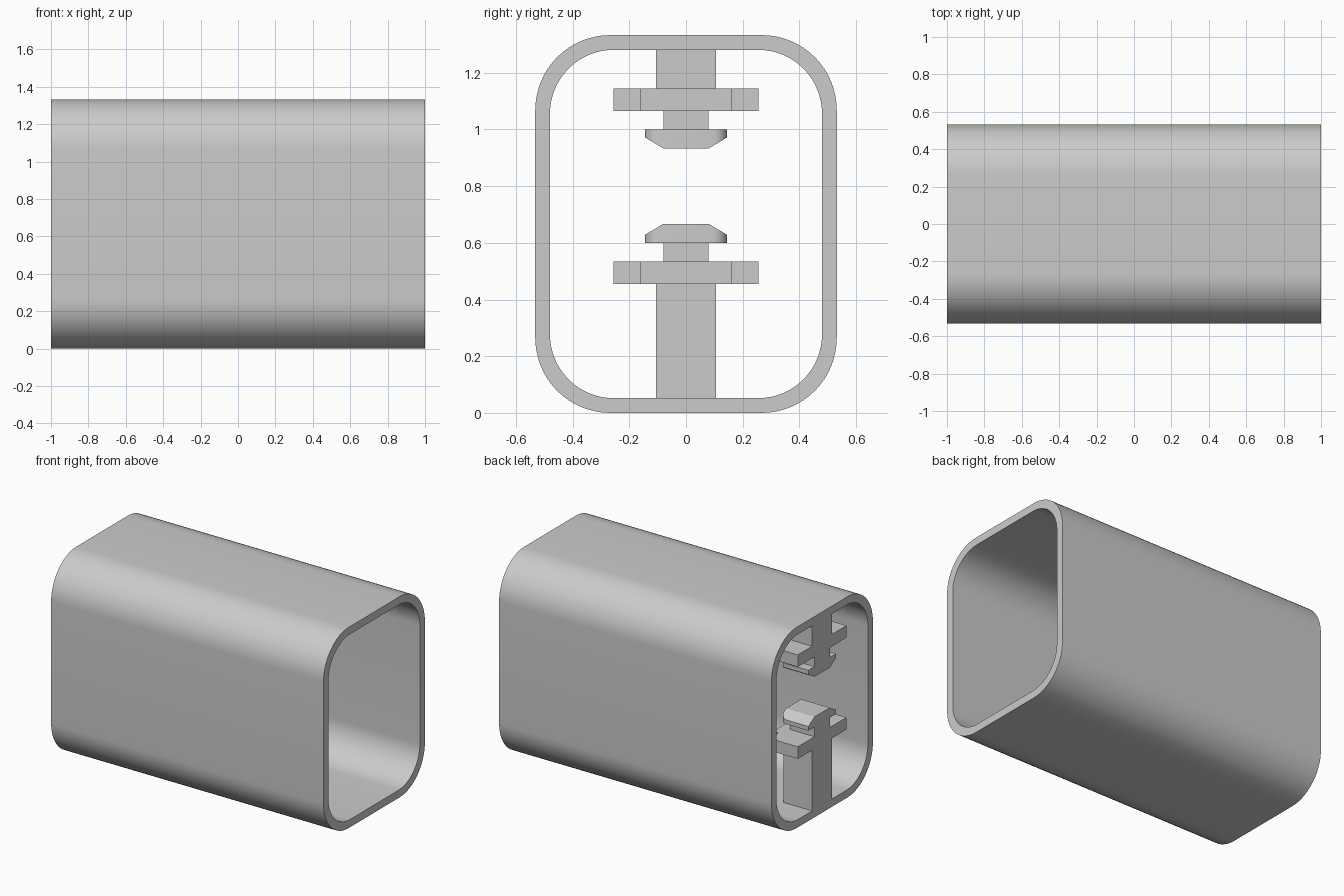
import bpy, bmesh, math

old = bpy.data.objects.get("Cube")
if old:
    bpy.data.objects.remove(old, do_unlink=True)

grey = bpy.data.materials.new("light grey")
grey.use_nodes = True
colour = (0.6, 0.6, 0.6, 1)
grey.diffuse_color = colour
grey.node_tree.nodes["Principled BSDF"].inputs["Base Color"].default_value = colour

LENGTH, WIDTH, HEIGHT, WALL = 2.0, 1.064, 1.333, 0.052
MIRROR_Z = 0.8   # the two fixtures face each other across this height
END = -LENGTH / 2


def finish(bm, name, smooth=False):
    bmesh.ops.recalc_face_normals(bm, faces=bm.faces)
    mesh = bpy.data.meshes.new(name)
    bm.to_mesh(mesh)
    bm.free()
    mesh.materials.append(grey)
    obj = bpy.data.objects.new(name, mesh)
    bpy.context.collection.objects.link(obj)
    if smooth:
        bpy.ops.object.select_all(action='DESELECT')
        obj.select_set(True)
        bpy.context.view_layer.objects.active = obj
        bpy.ops.object.shade_smooth_by_angle(angle=math.radians(30))
    return obj


def rounded_outline(half_y, half_z, radius, steps=16):
    points = []
    for corner, (sy, sz) in enumerate([(1, 1), (-1, 1), (-1, -1), (1, -1)]):
        for i in range(steps + 1):
            a = (corner + i / steps) * math.pi / 2
            points.append((sy * (half_y - radius) + radius * math.cos(a),
                           sz * (half_z - radius) + radius * math.sin(a)))
    return points


def prism(points, axis, start, end):
    """Extrude a profile along x (points are y, z) or z (points are x, y)."""
    bm = bmesh.new()
    place = (lambda p, t: (t, *p)) if axis == 'x' else (lambda p, t: (*p, t))
    a = [bm.verts.new(place(p, start)) for p in points]
    b = [bm.verts.new(place(p, end)) for p in points]
    bm.faces.new(a)
    bm.faces.new(b)
    for i in range(len(points)):
        j = (i + 1) % len(points)
        bm.faces.new((a[i], a[j], b[j], b[i]))
    return bm


# Open tube with rounded corners
bm = bmesh.new()
outer = rounded_outline(WIDTH / 2, HEIGHT / 2, 0.265)
inner = rounded_outline(WIDTH / 2 - WALL, HEIGHT / 2 - WALL, 0.225)
rings = [[bm.verts.new((x, y, z + HEIGHT / 2)) for y, z in loop]
         for loop, x in ((outer, END), (outer, -END), (inner, -END), (inner, END))]
for k in range(4):
    r, s = rings[k], rings[(k + 1) % 4]
    for i in range(len(r)):
        j = (i + 1) % len(r)
        bm.faces.new((r[i], r[j], s[j], s[i]))
finish(bm, "tube_shell", smooth=True)


def rectangle(half_y, depth):
    return [(END, -half_y), (END + depth, -half_y),
            (END + depth, half_y), (END, half_y)]


def fixture(side, flip):
    """Post, flange, neck and cap, pointing at the middle of the tube."""
    def place(bm, name, smooth=False):
        if flip:
            for v in bm.verts:
                v.co.z = 2 * MIRROR_Z - v.co.z
        finish(bm, f"{side}_{name}", smooth)

    foot = 2 * MIRROR_Z - (HEIGHT - WALL) if flip else WALL
    place(prism(rectangle(0.105, 0.21), 'z', foot, 0.455), "post")

    # Flange with a stepped inner edge
    ear, mid = END + 0.21, END + 0.25
    flange = [(END, -0.255), (ear, -0.255), (ear, -0.16), (mid, -0.16),
              (mid, 0.16), (ear, 0.16), (ear, 0.255), (END, 0.255)]
    place(prism(flange, 'z', 0.455, 0.535), "flange")
    place(prism(rectangle(0.08, 0.18), 'z', 0.535, 0.6), "neck")

    # Chamfered cap with rounded inner corners
    profile = [(-0.145, 0.6), (0.145, 0.6), (0.145, 0.628),
               (0.08, 0.667), (-0.08, 0.667), (-0.145, 0.628)]
    bm = prism(profile, 'x', END, END + 0.21)
    corners = [e for e in bm.edges
               if all(abs(v.co.y) > 0.14 and v.co.x > END + 0.1 for v in e.verts)
               and abs(e.verts[0].co.y - e.verts[1].co.y) < 0.01]
    bmesh.ops.bevel(bm, geom=corners, offset=0.05, segments=6,
                    profile=0.5, affect='EDGES')
    place(bm, "cap", smooth=True)


fixture("lower", False)
fixture("upper", True)
